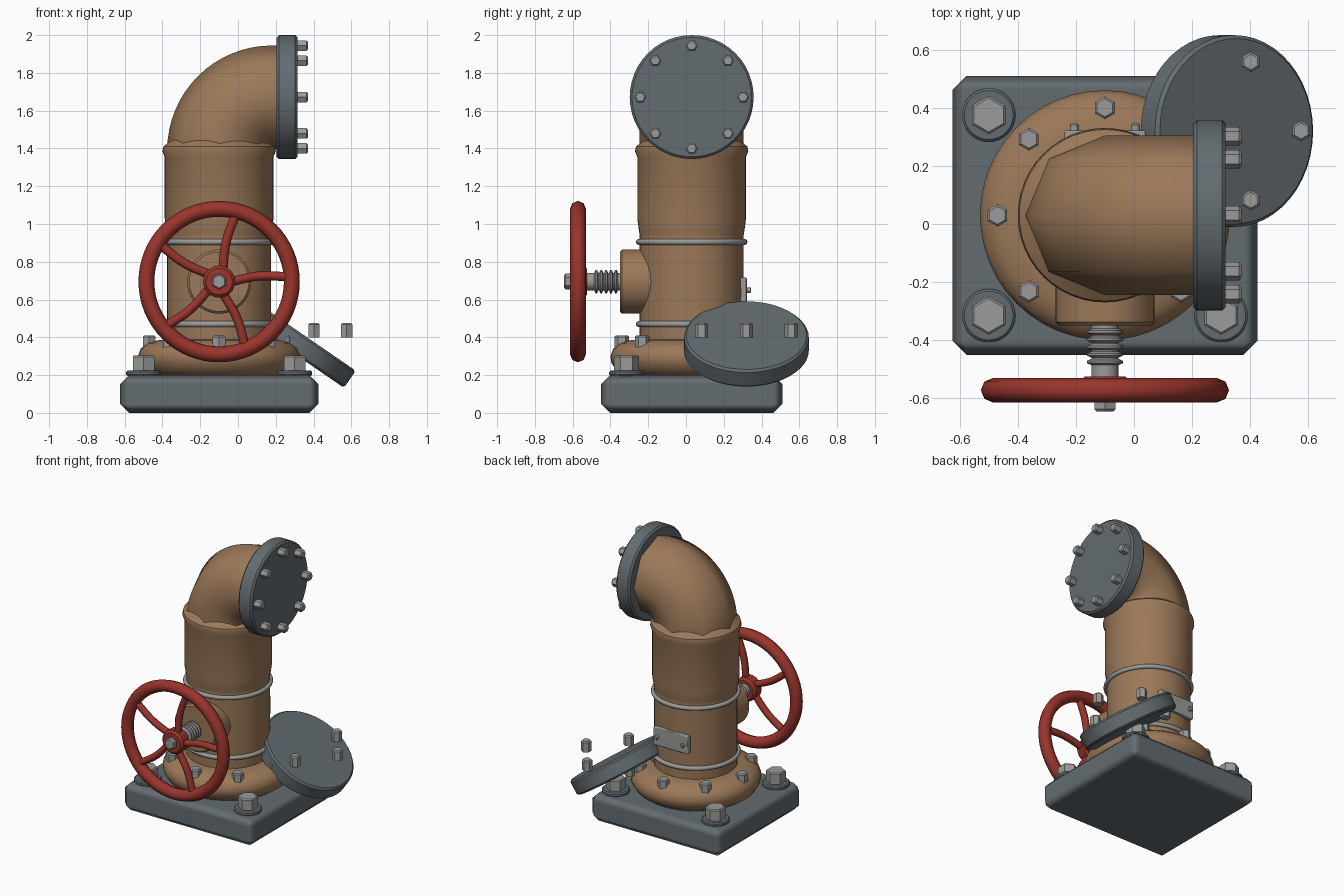
import bpy, bmesh
from math import sin, cos, pi, radians
from mathutils import Vector, Matrix

if "Cube" in bpy.data.objects:
    bpy.data.objects.remove(bpy.data.objects["Cube"])

CX, CY = -0.1, 0.03          # pipe axis
UP, RIGHT, FRONT, BACK = (0, 0, 1), (1, 0, 0), (0, -1, 0), (0, 1, 0)


def material(name, rgb):
    m = bpy.data.materials.new(name)
    m.use_nodes = True
    m.diffuse_color = (*rgb, 1)
    m.node_tree.nodes["Principled BSDF"].inputs["Base Color"].default_value = (*rgb, 1)
    return m


BROWN = material("brown pipe", (0.33, 0.19, 0.10))
SLATE = material("slate metal", (0.125, 0.15, 0.165))
STEEL = material("light steel", (0.32, 0.33, 0.32))
RED = material("red paint", (0.32, 0.035, 0.025))


def finish(name, bm, mat, angle=35):
    bmesh.ops.recalc_face_normals(bm, faces=bm.faces)
    mesh = bpy.data.meshes.new(name)
    bm.to_mesh(mesh)
    bm.free()
    mesh.materials.append(mat)
    ob = bpy.data.objects.new(name, mesh)
    bpy.context.collection.objects.link(ob)
    bpy.ops.object.select_all(action='DESELECT')
    ob.select_set(True)
    bpy.context.view_layer.objects.active = ob
    bpy.ops.object.shade_smooth_by_angle(angle=radians(angle))
    return ob


def lathe(name, profile, origin, axis, mat, sides=48, closed=False, angle=35, turn=0.0):
    """Turn (radius, height) points about an axis; open profiles get end caps."""
    bm = bmesh.new()
    rot = Vector(UP).rotation_difference(Vector(axis)).to_matrix().to_4x4()
    place = Matrix.Translation(origin) @ rot
    rings = []
    for r, h in profile:
        rings.append([bm.verts.new(place @ Vector((r * cos(a), r * sin(a), h)))
                      for a in (turn + 2 * pi * i / sides for i in range(sides))])
    pairs = list(zip(rings, rings[1:]))
    if closed:
        pairs.append((rings[-1], rings[0]))
    else:
        bm.faces.new(rings[0])
        bm.faces.new(rings[-1])
    for a, b in pairs:
        for i in range(sides):
            j = (i + 1) % sides
            bm.faces.new((a[i], a[j], b[j], b[i]))
    return finish(name, bm, mat, angle)


def disc(name, r, h, origin, axis, mat, bevel=0.012, sides=48):
    return lathe(name, [(r - bevel, 0), (r, bevel), (r, h - bevel), (r - bevel, h)],
                 origin, axis, mat, sides)


def bolt(name, r, h, origin, axis):
    return lathe(name, [(r, 0), (r, h - 0.008), (r - 0.008, h)], origin, axis, STEEL,
                 6, turn=pi / 6)


def ring(name, major, minor, origin, axis, mat, sides=48, around=8):
    prof = [(major + minor * cos(t), minor * sin(t))
            for t in (2 * pi * k / around for k in range(around))]
    return lathe(name, prof, origin, axis, mat, sides, closed=True, angle=80)


def box(name, size, loc, mat, bevel):
    bm = bmesh.new()
    bmesh.ops.create_cube(bm, size=1)
    bmesh.ops.scale(bm, vec=size, verts=bm.verts)
    bmesh.ops.translate(bm, vec=loc, verts=bm.verts)
    ob = finish(name, bm, mat, 180)
    mod = ob.modifiers.new("edge_bevel", 'BEVEL')
    mod.width, mod.segments = bevel, 1
    mod.harden_normals = True
    return ob


# Base plate with corner anchors
box("base_plate", (1.05, 0.96, 0.2), (CX, CY, 0.1), SLATE, 0.048)
for sx in (-1, 1):
    for sy in (-1, 1):
        x, y = CX + sx * 0.4, CY + sy * 0.345
        disc("anchor_washer", 0.092, 0.03, (x, y, 0.195), UP, SLATE, 0.008, 32)
        bolt("anchor_bolt", 0.066, 0.085, (x, y, 0.22), UP)

# Pipe foot, barrel and sleeve
lathe("pipe_foot", [(0.35, 0.19), (0.40, 0.225), (0.425, 0.265), (0.43, 0.30),
                    (0.415, 0.34), (0.375, 0.37), (0.32, 0.385), (0.26, 0.39)],
      (CX, CY, 0), UP, BROWN, angle=60)
lathe("lower_pipe", [(0.275, 0.3), (0.275, 1.0)], (CX, CY, 0), UP, BROWN)
lathe("upper_sleeve", [(0.272, 0.92), (0.28, 0.97), (0.288, 1.03), (0.288, 1.355),
                       (0.3, 1.385), (0.295, 1.41), (0.25, 1.445)],
      (CX, CY, 0), UP, BROWN)
for z in (0.47, 0.905):
    ring("pipe_band", 0.28, 0.016, (CX, CY, z), UP, STEEL)
for k in range(8):
    a = k * pi / 4
    bolt("foot_bolt", 0.039, 0.11, (CX + 0.37 * cos(a), CY + 0.37 * sin(a), 0.3), UP)

# Eight-sided elbow, swept a quarter turn and run into the outlet flange
bm = bmesh.new()
bmesh.ops.create_circle(bm, segments=8, radius=0.275,
                        matrix=Matrix.Translation((CX, CY, 1.39)))
bmesh.ops.spin(bm, geom=bm.verts[:] + bm.edges[:], cent=(0.18, CY, 1.39),
               axis=(0, 1, 0), angle=pi / 2, steps=16)
end = [e for e in bm.edges if all(abs(v.co.x - 0.18) < 1e-4 for v in e.verts)
       and e.is_boundary]
out = bmesh.ops.extrude_edge_only(bm, edges=end)
bmesh.ops.translate(bm, vec=(0.04, 0, 0),
                    verts=[g for g in out["geom"] if isinstance(g, bmesh.types.BMVert)])
finish("pipe_elbow", bm, BROWN, 80)

# Outlet flange
disc("outlet_flange", 0.328, 0.11, (0.205, CY, 1.672), RIGHT, SLATE)
for k in range(8):
    a = k * pi / 4
    bolt("outlet_bolt", 0.032, 0.065,
         (0.305, CY + 0.272 * cos(a), 1.672 + 0.272 * sin(a)), RIGHT)

# Loose cover leaning on the foot, with its loose bolts
tilt = radians(34.5)
n = Vector((sin(tilt), 0, cos(tilt)))
disc("loose_cover", 0.33, 0.11, Vector((0.32, 0.32, 0.365)) - n * 0.055, n, SLATE)
for k in range(5):
    a = k * 2 * pi / 5
    bolt("loose_bolt", 0.035, 0.075, (0.325 + 0.25 * cos(a), 0.32 + 0.25 * sin(a), 0.4), UP)

# Plate on the back of the pipe
box("back_plate", (0.28, 0.035, 0.13), (CX, 0.305, 0.652), STEEL, 0.006)
for s in (-1, 1):
    disc("plate_screw", 0.015, 0.03, (CX + s * 0.105, 0.315, 0.65), BACK, STEEL, 0.004, 12)

# Valve boss and ridged stem
HZ, WY = 0.695, -0.572
disc("valve_boss", 0.17, 0.35, (CX, 0, HZ), FRONT, BROWN, 0.012)
stem = [(0.046, 0.33)]
for k in range(5):
    y = 0.36 + k * 0.026
    stem += [(0.046, y), (0.062, y + 0.007), (0.062, y + 0.015), (0.046, y + 0.022)]
stem.append((0.046, 0.56))
lathe("valve_stem", stem, (CX, 0, HZ), FRONT, STEEL, 24, angle=50)

# Handwheel
ring("wheel_rim", 0.385, 0.042, (CX, WY, HZ), FRONT, RED, 64)
disc("wheel_hub", 0.085, 0.09, (CX, -0.525, HZ), FRONT, RED, 0.015, 32)
bolt("wheel_nut", 0.042, 0.04, (CX, -0.605, HZ), FRONT)
for k in range(5):
    base = radians(72 * k)
    curve = bpy.data.curves.new("wheel_spoke", 'CURVE')
    curve.dimensions = '3D'
    curve.bevel_depth, curve.bevel_resolution, curve.resolution_u = 0.024, 2, 6
    spline = curve.splines.new('BEZIER')
    spline.bezier_points.add(2)
    for p, (r, deg) in zip(spline.bezier_points, ((0.06, -1), (0.21, 8), (0.37, 4))):
        a = base + radians(deg)
        p.co = (CX + r * cos(a), WY, HZ + r * sin(a))
        p.handle_left_type = p.handle_right_type = 'AUTO'
    curve.materials.append(RED)
    bpy.context.collection.objects.link(bpy.data.objects.new("wheel_spoke", curve))
